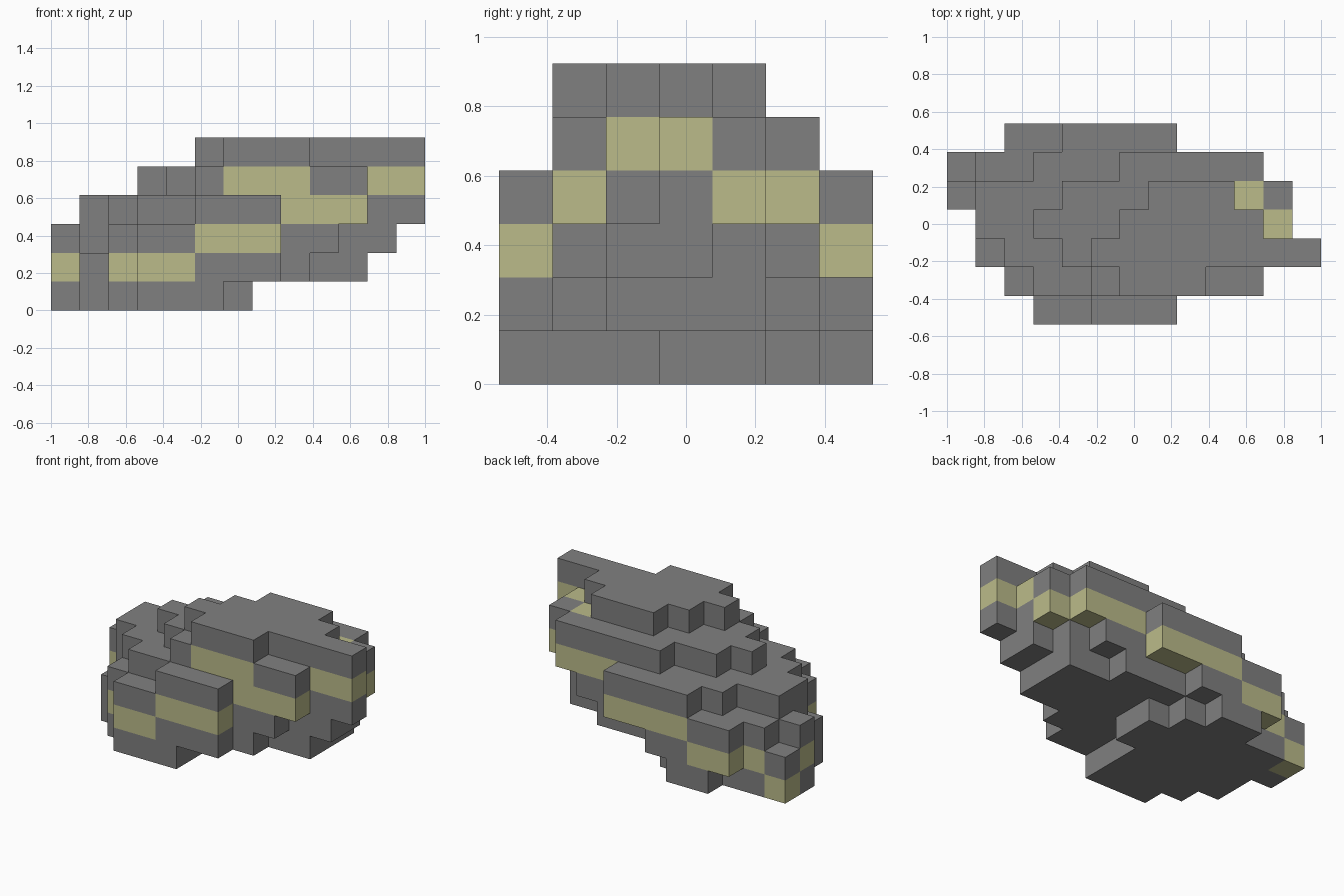
import bpy
import bmesh
from mathutils import Vector

cube = bpy.data.objects.get("Cube")
if cube:
    bpy.data.objects.remove(cube, do_unlink=True)

# Block grid: thirteen long, seven deep, six high
LENGTH, DEPTH, HEIGHT = 13, 7, 6
SIZE = 2 / LENGTH
ORIGIN = Vector((-LENGTH / 2, -DEPTH / 2, 0))

# Each layer, bottom to top: first row, then first and last block of every row
LAYERS = [
    (0, (3, 2, 1, 1, 0, 0, 3), (5, 5, 5, 6, 6, 5, 4)),
    (0, (3, 2, 1, 1, 0, 0, 2), (7, 8, 10, 10, 10, 8, 5)),
    (0, (3, 2, 2, 1, 0, 1, 2), (7, 9, 11, 11, 10, 9, 7)),
    (0, (5, 3, 2, 1, 1, 3, 4), (7, 10, 12, 11, 11, 10, 7)),
    (1, (5, 4, 3, 4, 6), (10, 12, 11, 11, 10)),
    (1, (6, 5, 6, 7), (8, 12, 10, 9)),
]

# Pale band stepping round the rim: layer, row, first block, last block
BAND = [
    (0, 5, 0, 0),
    (1, 0, 3, 4), (1, 1, 2, 2), (1, 4, 0, 0), (1, 5, 1, 1), (1, 6, 2, 3),
    (2, 0, 5, 7), (2, 6, 4, 7),
    (3, 1, 8, 10), (3, 4, 11, 11), (3, 5, 8, 10),
    (4, 1, 6, 8), (4, 2, 11, 12), (4, 3, 11, 11), (4, 4, 10, 10),
]


def make_material(name, colour):
    material = bpy.data.materials.new(name)
    material.use_nodes = True
    material.diffuse_color = colour
    shader = next(n for n in material.node_tree.nodes if n.type == "BSDF_PRINCIPLED")
    shader.inputs["Base Color"].default_value = colour
    shader.inputs["Roughness"].default_value = 0.9
    return material


def filled_blocks():
    """Set of every occupied grid position."""
    blocks = set()
    for level, (first_row, starts, ends) in enumerate(LAYERS):
        for offset, (start, end) in enumerate(zip(starts, ends)):
            for column in range(start, end + 1):
                blocks.add((column, first_row + offset, level))
    return blocks


def face_corners(block, axis, side):
    """Four corners of one block face, wound to point outward."""
    u, v = (axis + 1) % 3, (axis + 2) % 3
    corners = []
    for du, dv in ((0, 0), (1, 0), (1, 1), (0, 1)):
        corner = list(block)
        corner[axis] += side
        corner[u] += du
        corner[v] += dv
        corners.append(tuple(corner))
    return corners if side else corners[::-1]


def build_shell(name, blocks, band, materials):
    """Outer skin of the blocks, with the band picked out by position."""
    bm = bmesh.new()
    verts = {}

    def vert(corner):
        if corner not in verts:
            verts[corner] = bm.verts.new((Vector(corner) + ORIGIN) * SIZE)
        return verts[corner]

    for block in sorted(blocks):
        for axis in range(3):
            for side in (0, 1):
                neighbour = list(block)
                neighbour[axis] += 2 * side - 1
                if tuple(neighbour) in blocks:
                    continue
                face = bm.faces.new([vert(c) for c in face_corners(block, axis, side)])
                face.material_index = int(block in band)

    # Merge flat neighbours of the same colour
    bmesh.ops.dissolve_limit(bm, angle_limit=0.01, verts=bm.verts[:],
                             edges=bm.edges[:], delimit={"MATERIAL"})
    mesh = bpy.data.meshes.new(name)
    bm.to_mesh(mesh)
    bm.free()
    for material in materials:
        mesh.materials.append(material)
    shell = bpy.data.objects.new(name, mesh)
    bpy.context.collection.objects.link(shell)
    return shell


stone_grey = make_material("stone_grey", (0.216, 0.216, 0.216, 1))
pale_yellow = make_material("pale_yellow", (0.497, 0.497, 0.254, 1))

# Slanted stepped body with its rim band
band_blocks = {(column, row, level) for level, row, start, end in BAND
               for column in range(start, end + 1)}
build_shell("stepped_body", filled_blocks(), band_blocks, [stone_grey, pale_yellow])
